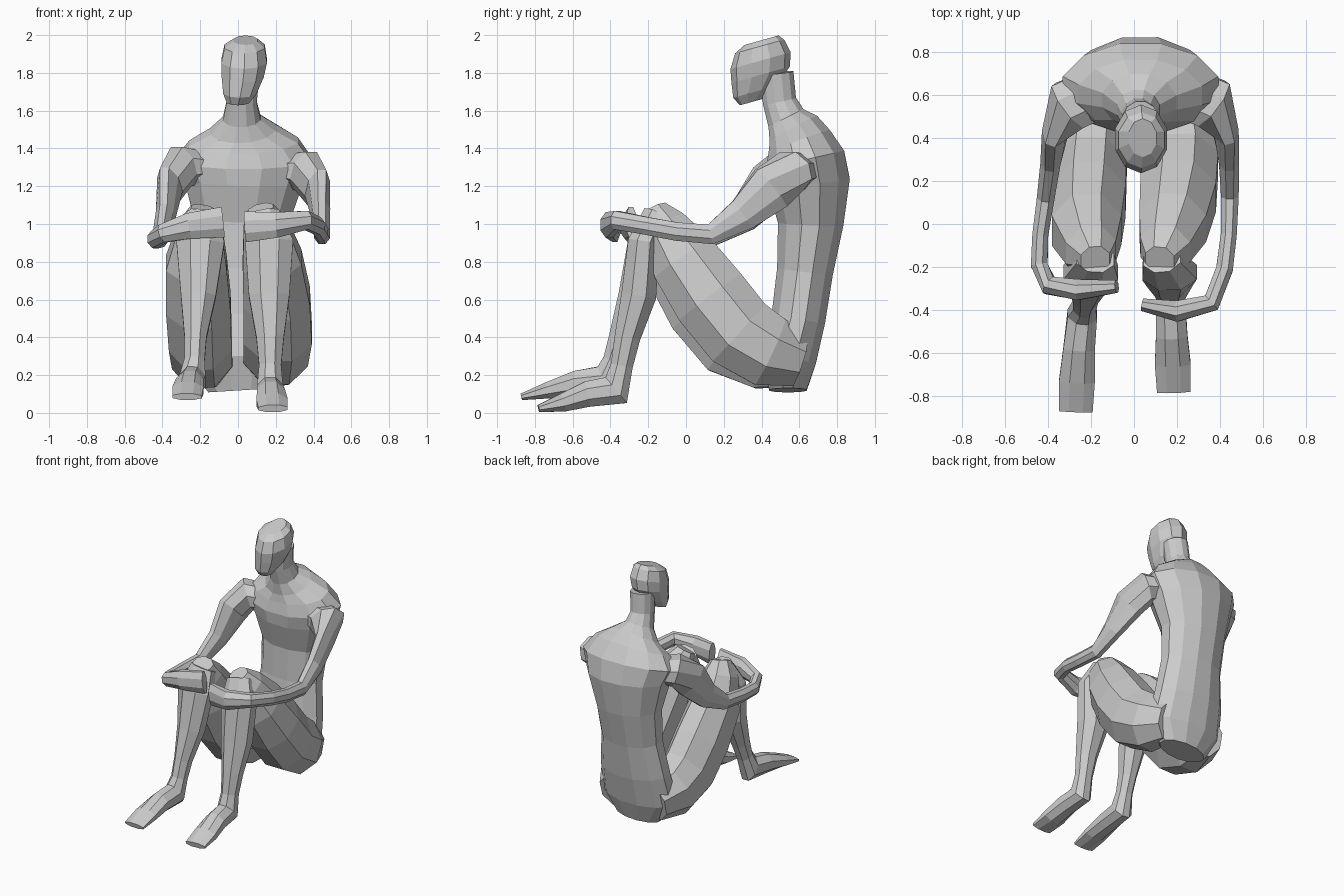
import bpy, bmesh, math
from mathutils import Vector


def tube(name, rings, ref, sides=8, axis=None):
    """Loft closed low-poly rings (x, y, z, radius along ref, other radius)."""
    bm = bmesh.new()
    pts = [Vector(r[:3]) for r in rings]
    loops = []
    k = 1.0 / math.cos(math.pi / sides) ** 0.7
    for i, (p, r) in enumerate(zip(pts, rings)):
        t = (axis or pts[min(i + 1, len(pts) - 1)] - pts[max(i - 1, 0)]).normalized()
        u = (ref - t * ref.dot(t)).normalized()
        v = t.cross(u)
        loop = []
        for s in range(sides):
            a = 2 * math.pi * (s + 0.5) / sides
            loop.append(bm.verts.new(p + u * r[3] * k * math.cos(a) + v * r[4] * k * math.sin(a)))
        loops.append(loop)
    for a, b in zip(loops, loops[1:]):
        for s in range(sides):
            n = (s + 1) % sides
            bm.faces.new((a[s], a[n], b[n], b[s]))
    bm.faces.new(loops[0][::-1])
    bm.faces.new(loops[-1])
    bmesh.ops.recalc_face_normals(bm, faces=bm.faces)
    mesh = bpy.data.meshes.new(name)
    bm.to_mesh(mesh)
    bm.free()
    obj = bpy.data.objects.new(name, mesh)
    bpy.context.collection.objects.link(obj)
    return obj


X, Z = Vector((1, 0, 0)), Vector((0, 0, 1))

# Torso and neck in one loft
tube("torso", [
    (0.02, 0.54, 0.12, 0.18, 0.10),
    (0.01, 0.54, 0.28, 0.29, 0.15),
    (0.01, 0.595, 0.50, 0.27, 0.145),
    (0.015, 0.63, 0.75, 0.235, 0.15),
    (0.02, 0.66, 1.00, 0.25, 0.175),
    (0.03, 0.65, 1.22, 0.315, 0.22),
    (0.03, 0.63, 1.34, 0.365, 0.215),
    (0.03, 0.60, 1.435, 0.29, 0.175),
    (0.025, 0.57, 1.50, 0.175, 0.145),
    (0.02, 0.53, 1.56, 0.10, 0.105),
    (0.02, 0.495, 1.65, 0.08, 0.09),
    (0.03, 0.48, 1.80, 0.085, 0.09),
], X, 12)

# Head, tipped so the jaw and crown rise toward the back
tube("head", [
    (0.0, 0.345, 1.645, 0.06, 0.06),
    (0.01, 0.365, 1.70, 0.09, 0.115),
    (0.025, 0.395, 1.79, 0.113, 0.155),
    (0.033, 0.395, 1.865, 0.122, 0.16),
    (0.035, 0.39, 1.94, 0.108, 0.13),
    (0.04, 0.40, 1.973, 0.065, 0.09),
], X, 10, Vector((0, -0.28, 1)))

# Thighs
tube("right_thigh", [
    (0.12, -0.165, 1.08, 0.07, 0.065),
    (0.145, -0.12, 0.985, 0.12, 0.13),
    (0.18, -0.01, 0.81, 0.16, 0.185),
    (0.205, 0.13, 0.61, 0.18, 0.21),
    (0.21, 0.28, 0.425, 0.185, 0.21),
    (0.20, 0.44, 0.325, 0.175, 0.195),
    (0.17, 0.60, 0.275, 0.12, 0.14),
], X)
tube("left_thigh", [
    (-0.18, -0.165, 1.08, 0.07, 0.065),
    (-0.20, -0.13, 0.98, 0.12, 0.135),
    (-0.22, -0.03, 0.79, 0.165, 0.20),
    (-0.21, 0.11, 0.58, 0.175, 0.23),
    (-0.20, 0.26, 0.40, 0.17, 0.23),
    (-0.19, 0.43, 0.315, 0.165, 0.20),
    (-0.15, 0.60, 0.275, 0.12, 0.14),
], X)

# Lower legs running into the feet
tube("right_lower_leg", [
    (0.13, -0.16, 1.05, 0.09, 0.07),
    (0.165, -0.225, 0.90, 0.13, 0.085),
    (0.165, -0.25, 0.62, 0.11, 0.095),
    (0.17, -0.31, 0.40, 0.075, 0.07),
    (0.17, -0.34, 0.25, 0.06, 0.06),
    (0.17, -0.37, 0.12, 0.07, 0.09),
    (0.175, -0.52, 0.10, 0.075, 0.07),
    (0.18, -0.65, 0.055, 0.085, 0.05),
    (0.185, -0.78, 0.023, 0.08, 0.02),
], X)
tube("left_lower_leg", [
    (-0.18, -0.16, 1.05, 0.09, 0.07),
    (-0.20, -0.225, 0.90, 0.13, 0.085),
    (-0.21, -0.265, 0.62, 0.095, 0.095),
    (-0.225, -0.34, 0.40, 0.06, 0.07),
    (-0.23, -0.38, 0.28, 0.055, 0.06),
    (-0.24, -0.42, 0.17, 0.07, 0.09),
    (-0.255, -0.58, 0.155, 0.075, 0.07),
    (-0.265, -0.73, 0.12, 0.085, 0.045),
    (-0.27, -0.87, 0.085, 0.08, 0.018),
], X)

# Arms: paths from shoulder to fingertips, sharing one set of section sizes
sizes = [(0.07, 0.12), (0.11, 0.125), (0.13, 0.06), (0.09, 0.048), (0.055, 0.042),
         (0.05, 0.038), (0.048, 0.04), (0.05, 0.045), (0.07, 0.05), (0.083, 0.03)]
paths = {
    "right_arm": [(0.18, 0.63, 1.29), (0.36, 0.56, 1.28), (0.42, 0.45, 1.19),
                  (0.44, 0.30, 1.05), (0.445, 0.13, 0.945), (0.44, -0.05, 0.96),
                  (0.42, -0.21, 0.99), (0.36, -0.365, 1.02), (0.20, -0.405, 0.995),
                  (0.04, -0.375, 0.985)],
    "left_arm": [(-0.12, 0.63, 1.30), (-0.30, 0.55, 1.305), (-0.36, 0.45, 1.21),
                 (-0.385, 0.30, 1.04), (-0.41, 0.12, 0.93), (-0.435, -0.05, 0.92),
                 (-0.44, -0.19, 0.92), (-0.395, -0.285, 0.95), (-0.26, -0.305, 0.99),
                 (-0.08, -0.29, 1.01)],
}
for name, path in paths.items():
    tube(name, [p + s for p, s in zip(path, sizes)], Z)
